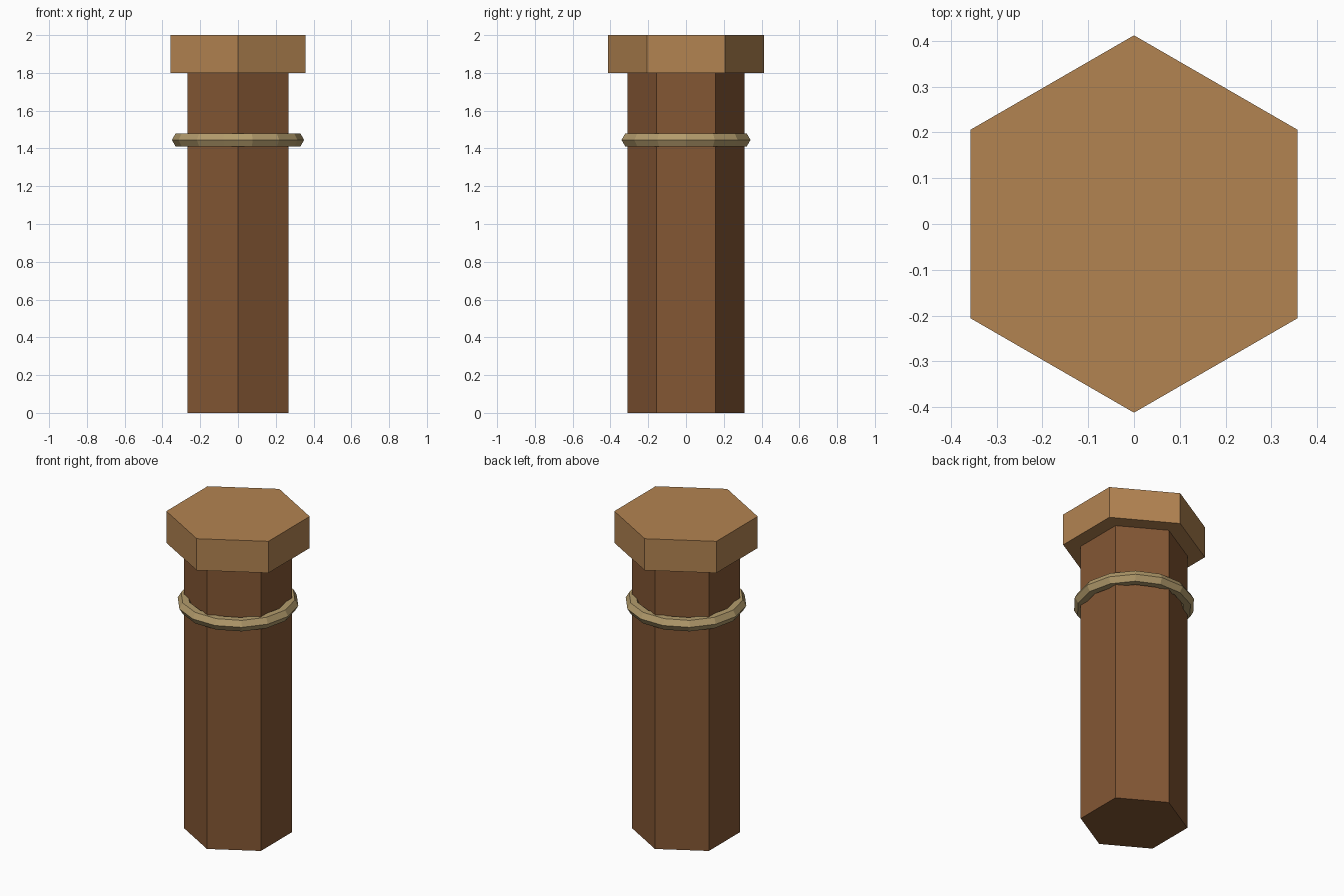
import bpy
from math import pi

if "Cube" in bpy.data.objects:
    bpy.data.objects.remove(bpy.data.objects["Cube"])


def paint(obj, name, color):
    obj.name = name
    mat = bpy.data.materials.new(name + "_material")
    mat.diffuse_color = (*color, 1)
    mat.use_nodes = True
    mat.node_tree.nodes["Principled BSDF"].inputs["Base Color"].default_value = mat.diffuse_color
    obj.data.materials.append(mat)


def hex_prism(name, radius, bottom, top, color):
    # Corners point along y, flat sides face x
    bpy.ops.mesh.primitive_cylinder_add(
        vertices=6, radius=radius, depth=top - bottom,
        location=(0, 0, (bottom + top) / 2))
    paint(bpy.context.object, name, color)


# Wooden shaft and wider cap
hex_prism("post_shaft", 0.31, 0.0, 1.8, (0.23, 0.095, 0.034))
hex_prism("post_cap", 0.412, 1.8, 2.0, (0.45, 0.23, 0.083))

# Rope ring around the shaft
bpy.ops.mesh.primitive_torus_add(
    major_segments=14, minor_segments=6, major_radius=0.31,
    minor_radius=0.04, location=(0, 0, 1.445))
paint(bpy.context.object, "rope_ring", (0.45, 0.33, 0.15))
